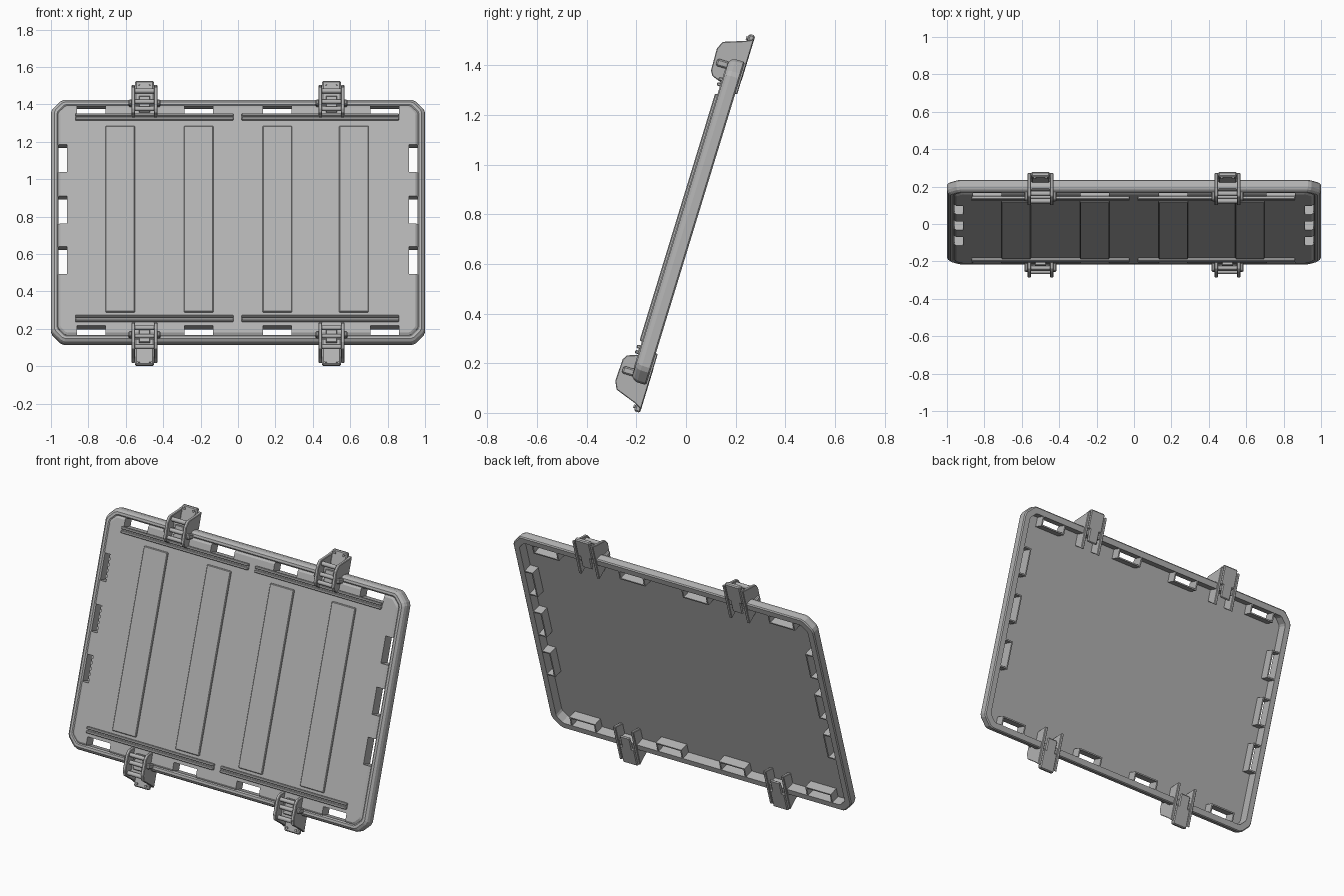
import bpy, bmesh, math
from mathutils import Matrix

if "Cube" in bpy.data.objects:
    bpy.data.objects.remove(bpy.data.objects["Cube"])

# Local frame: x across, y up the panel from its middle, z out of its face
TILT = (Matrix.Rotation(math.radians(73), 4, 'X')
        @ Matrix.Translation((0, 0.74, 0)))
HALF_X, HALF_Y, CHAMFER = 1.0, 0.68, 0.07
BACK, FACE = 0.186, 0.254

grey = bpy.data.materials.new("light grey")
grey.use_nodes = True
colour = (0.45, 0.45, 0.45, 1)
grey.diffuse_color = colour
grey.node_tree.nodes["Principled BSDF"].inputs["Base Color"].default_value = colour


def finish(name, bm, bevel=0.0, segments=1):
    bmesh.ops.recalc_face_normals(bm, faces=bm.faces)
    mesh = bpy.data.meshes.new(name)
    bm.to_mesh(mesh)
    bm.free()
    mesh.materials.append(grey)
    ob = bpy.data.objects.new(name, mesh)
    bpy.context.collection.objects.link(ob)
    ob.matrix_world = TILT
    if bevel:
        mod = ob.modifiers.new("edge", 'BEVEL')
        mod.width, mod.segments = bevel, segments
    return ob


def add_box(bm, x, y, z):
    """Box from three (low, high) ranges."""
    spans = [sorted(r) for r in (x, y, z)]
    size = [b - a for a, b in spans]
    mid = [(a + b) / 2 for a, b in spans]
    bmesh.ops.create_cube(bm, size=1, matrix=Matrix.Translation(mid)
                          @ Matrix.Diagonal((*size, 1)))


def boxes(name, ranges, bevel=0.0):
    bm = bmesh.new()
    for r in ranges:
        add_box(bm, *r)
    return finish(name, bm, bevel)


def outline(inset):
    """Rectangle with cut corners, moved inwards by inset."""
    a, b = HALF_X - inset, HALF_Y - inset
    c = CHAMFER - 0.586 * inset
    quarter = [(a, b - c), (a - 0.12 * c, b - 0.72 * c),
               (a - 0.72 * c, b - 0.12 * c), (a - c, b)]
    pts = list(quarter)
    pts += [(-x, y) for x, y in reversed(quarter)]
    pts += [(-x, -y) for x, y in quarter]
    pts += [(x, -y) for x, y in reversed(quarter)]
    return pts


def loft(name, profile, closed):
    """Outline rings joined along an (inset, height) profile."""
    bm = bmesh.new()
    rings = [[bm.verts.new((x, y, h)) for x, y in outline(i)] for i, h in profile]
    pairs = list(zip(rings, rings[1:]))
    if closed:
        pairs.append((rings[-1], rings[0]))
    else:
        bm.faces.new(rings[0])
        bm.faces.new(rings[-1])
    for r, s in pairs:
        for k in range(len(r)):
            n = (k + 1) % len(r)
            bm.faces.new((r[k], r[n], s[n], s[k]))
    return finish(name, bm)


# Rounded outer rim, hollow behind the panel
loft("rim", [(0.006, BACK), (0, 0.192), (0, 0.225), (0.006, 0.24), (0.018, 0.25),
             (0.032, 0.25), (0.04, 0.243), (0.04, BACK)], True)

# Thin face panel
panel = loft("panel", [(0.038, 0.243), (0.038, 0.246), (0.05, FACE)], False)

# Slots round the edge, as (x range, y range, inward direction)
slots = []
for s in (-1, 1):
    for x in (-0.785, -0.21, 0.21, 0.785):
        slots.append(((x - 0.077, x + 0.077), (s * 0.591, s * 0.642), (0, -s)))
    for y in (-0.225, 0.057, 0.345):
        slots.append(((s * 0.915, s * 0.962), (y - 0.077, y + 0.077), (-s, 0)))


def grown(r, direction, wall):
    """Widen a range on both sides, or only inwards next to the rim."""
    lo, hi = sorted(r)
    return (lo - wall * (direction <= 0), hi + wall * (direction >= 0))


# Sleeves behind the slots
sleeves = boxes("slot_sleeves", [(grown(x, d[0], 0.008), grown(y, d[1], 0.008),
                                  (BACK + 0.002, 0.245)) for x, y, d in slots])
cutter = boxes("slot_cutter", [(x, y, (0.1, 0.3)) for x, y, d in slots])
cutter.hide_render = True
for ob in (panel, sleeves):
    mod = ob.modifiers.new("slots", 'BOOLEAN')
    mod.operation, mod.object, mod.solver = 'DIFFERENCE', cutter, 'EXACT'
    bpy.context.view_layer.objects.active = ob
    bpy.ops.object.modifier_apply(modifier=mod.name)
bpy.data.objects.remove(cutter)

# Four raised upright strips
boxes("raised_strips", [((x - 0.079, x + 0.079), (-0.517, 0.524), (0.25, 0.264))
                        for x in (-0.63, -0.21, 0.21, 0.62)], 0.004)

# Paired rails across the top and bottom
rails = []
for middle in (-0.552, 0.575):
    for x in ((-0.87, -0.025), (0.02, 0.86)):
        rails.append((x, (middle - 0.016, middle + 0.016), (0.25, 0.257)))
        for off in (-0.011, 0.011):
            rails.append((x, (middle + off - 0.007, middle + off + 0.007),
                          (0.25, 0.268)))
boxes("rails", rails, 0.003)

# Latches: two cheeks, cross pins, lever, end cap and studs
CHEEK = [(0.545, 0.178), (0.572, 0.25), (0.588, 0.295), (0.608, 0.307),
         (0.70, 0.31), (0.732, 0.295), (0.762, 0.21), (0.778, 0.178)]


def cheeks(name, x0, s):
    bm = bmesh.new()
    for side in (-1, 1):
        ends = [[bm.verts.new((x0 + side * d, s * y, z)) for y, z in CHEEK]
                for d in (0.05, 0.069)]
        for e in ends:
            bm.faces.new(e)
        for k in range(len(CHEEK)):
            n = (k + 1) % len(CHEEK)
            bm.faces.new((ends[0][k], ends[0][n], ends[1][n], ends[1][k]))
    finish(name, bm, 0.003)


def cylinders(name, items):
    """Cylinders from (centre, axis, radius, length)."""
    bm = bmesh.new()
    for centre, axis, radius, length in items:
        turn = Matrix.Rotation(math.pi / 2, 4, 'Y') if axis == 'X' else Matrix()
        bmesh.ops.create_cone(bm, cap_ends=True, segments=14, radius1=radius,
                              radius2=radius, depth=length,
                              matrix=Matrix.Translation(centre) @ turn)
    ob = finish(name, bm)
    bpy.ops.object.select_all(action='DESELECT')
    ob.select_set(True)
    bpy.context.view_layer.objects.active = ob
    bpy.ops.object.shade_smooth_by_angle()


for s, end in ((1, "upper"), (-1, "lower")):
    for x0, side in ((-0.5, "right"), (0.5, "left")):
        tag = f"{end}_{side}"
        cheeks(f"{tag}_latch_cheeks", x0, s)
        cylinders(f"{tag}_latch_pins", [
            ((x0, s * 0.612, 0.285), 'X', 0.012, 0.12),
            ((x0, s * 0.655, 0.275), 'X', 0.012, 0.12),
            ((x0, s * 0.715, 0.275), 'X', 0.013, 0.12)])
        boxes(f"{tag}_latch_lever", [
            ((x0 - 0.03, x0 + 0.03), (s * 0.60, s * 0.69), (0.245, 0.272)),
            ((x0 - 0.05, x0 + 0.05), (s * 0.665, s * 0.72), (0.245, 0.258))], 0.004)
        boxes(f"{tag}_latch_bosses", [
            ((x0 + d * 0.065, x0 + d * 0.085), (s * 0.632, s * 0.662), (0.245, 0.295))
            for d in (-1, 1)], 0.006)
        boxes(f"{tag}_latch_cap", [
            ((x0 - 0.05, x0 + 0.05), (s * 0.675, s * 0.794), (0.177, 0.203)),
            ((x0 - 0.035, x0 + 0.035), (s * 0.60, s * 0.72), (0.177, 0.19))], 0.006)
        cylinders(f"{tag}_latch_studs", [
            ((x0 + d * 0.03, s * 0.775, 0.204), 'Z', 0.007, 0.012) for d in (-1, 1)])
